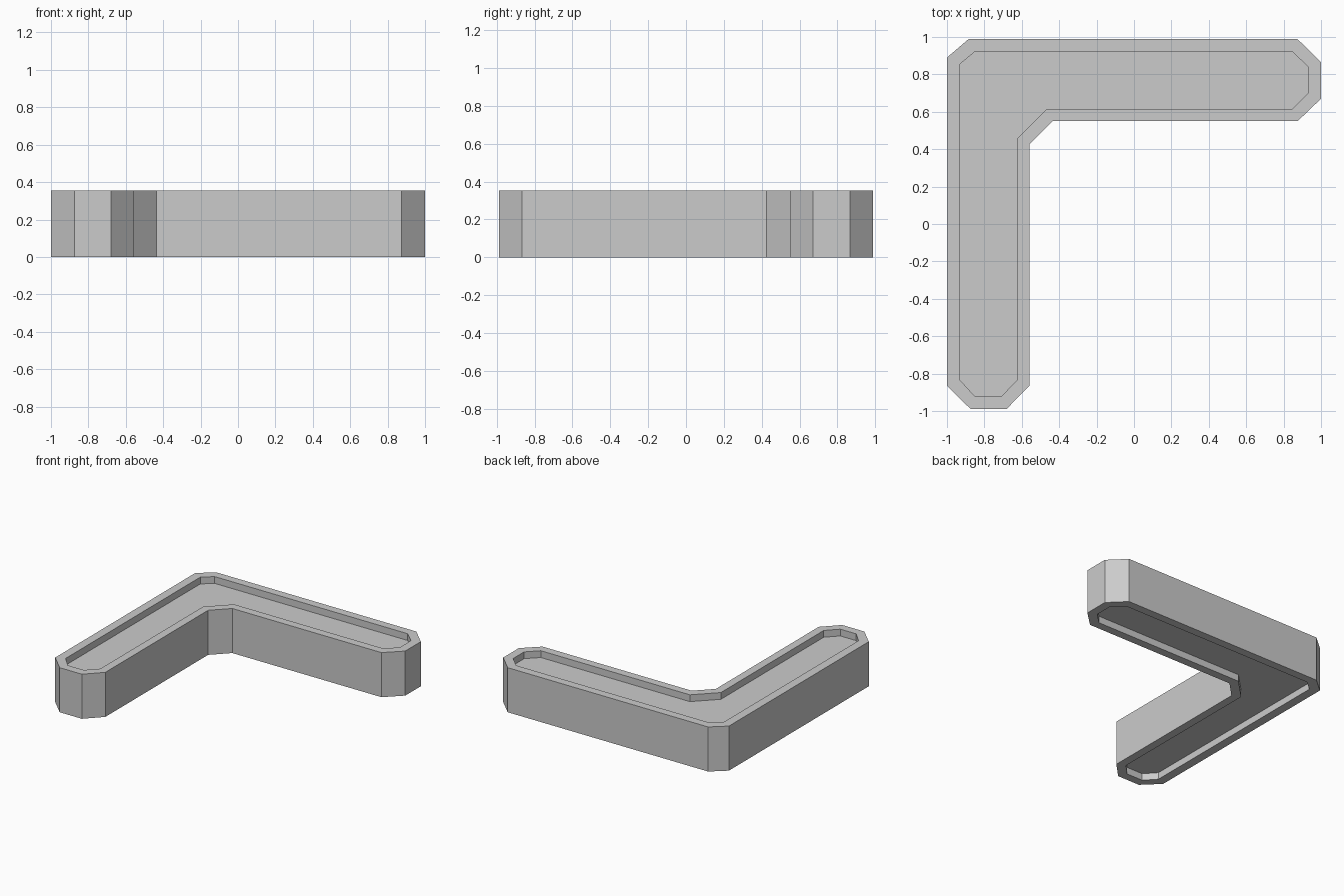
import bpy, bmesh

if "Cube" in bpy.data.objects:
    bpy.data.objects.remove(bpy.data.objects["Cube"])

HEIGHT, RECESS = 0.354, 0.054

# L-shaped outline with chamfered corners, and the recess outline inside the rim
OUTER = [(-1, 0.89), (-0.885, 0.988), (0.875, 0.988), (1, 0.865), (1, 0.67),
         (0.875, 0.55), (-0.435, 0.55), (-0.56, 0.425), (-0.56, -0.865),
         (-0.68, -0.988), (-0.875, -0.988), (-1, -0.865)]
INNER = [(-0.93, 0.855), (-0.85, 0.922), (0.845, 0.922), (0.932, 0.84), (0.932, 0.70),
         (0.845, 0.615), (-0.465, 0.615), (-0.625, 0.455), (-0.625, -0.835),
         (-0.71, -0.922), (-0.85, -0.922), (-0.93, -0.835)]

bm = bmesh.new()


def ring(outline, z):
    return [bm.verts.new((x, y, z)) for x, y in outline]


# Rings from the bottom recess floor, round the outside, to the top recess floor
rings = [ring(INNER, RECESS), ring(INNER, 0), ring(OUTER, 0),
         ring(OUTER, HEIGHT), ring(INNER, HEIGHT), ring(INNER, HEIGHT - RECESS)]
n = len(OUTER)
for a, b in zip(rings, rings[1:]):
    for i in range(n):
        j = (i + 1) % n
        bm.faces.new((a[i], a[j], b[j], b[i]))

# Recess floors
bm.faces.new(rings[0])
bm.faces.new(rings[-1])
bmesh.ops.recalc_face_normals(bm, faces=bm.faces)

mesh = bpy.data.meshes.new("corner_block")
bm.to_mesh(mesh)
bm.free()
bpy.context.collection.objects.link(bpy.data.objects.new("corner_block", mesh))
